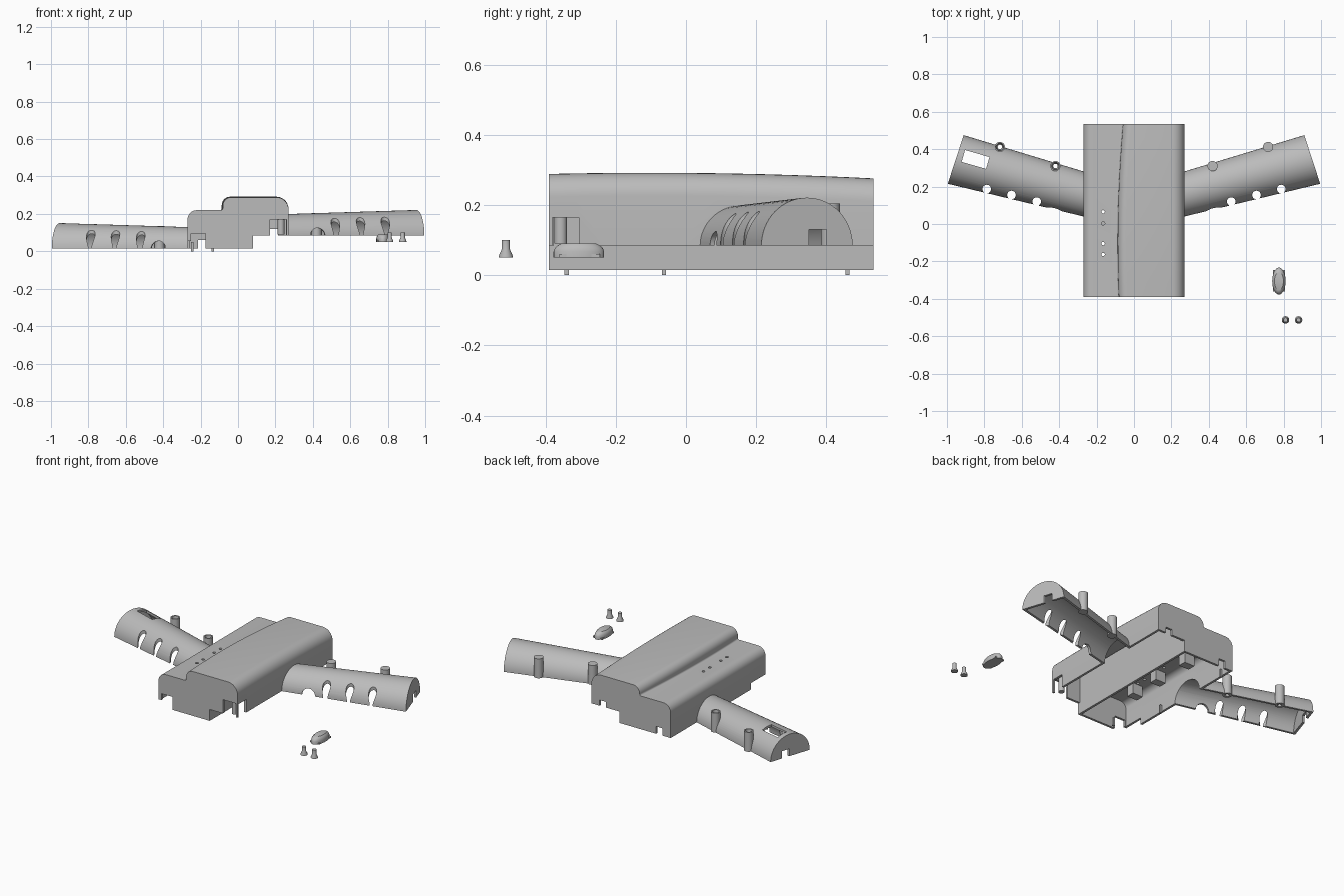
import bpy, bmesh, math
from mathutils import Vector, Matrix

cube = bpy.data.objects.get("Cube")
if cube:
    bpy.data.objects.remove(cube)

grey = bpy.data.materials.new("plain grey plastic")
grey.use_nodes = True
color = (0.5, 0.5, 0.5, 1)
grey.diffuse_color = color
grey.node_tree.nodes["Principled BSDF"].inputs["Base Color"].default_value = color
T = 0.014  # wall thickness


def finish(bm, name):
    bmesh.ops.recalc_face_normals(bm, faces=bm.faces)
    mesh = bpy.data.meshes.new(name)
    bm.to_mesh(mesh)
    bm.free()
    mesh.materials.append(grey)
    obj = bpy.data.objects.new(name, mesh)
    bpy.context.collection.objects.link(obj)
    return obj


def loft(name, rings):
    """Closed solid through a row of rings with equal point counts."""
    bm = bmesh.new()
    rows = [[bm.verts.new(p) for p in ring] for ring in rings]
    n = len(rows[0])
    for a, b in zip(rows, rows[1:]):
        for i in range(n):
            j = (i + 1) % n
            bm.faces.new((a[i], a[j], b[j], b[i]))
    bm.faces.new(rows[0])
    bm.faces.new(rows[-1])
    return finish(bm, name)


def box(name, x0, x1, y0, y1, z0, z1):
    bm = bmesh.new()
    size = Matrix.Diagonal((x1 - x0, y1 - y0, z1 - z0, 1))
    mid = Matrix.Translation(((x0 + x1) / 2, (y0 + y1) / 2, (z0 + z1) / 2))
    bmesh.ops.create_cube(bm, size=1, matrix=mid @ size)
    return finish(bm, name)


def turned(name, x, y, steps, n=24, stretch=1):
    """Upright round part from (radius, height) steps."""
    ang = [2 * math.pi * i / n for i in range(n)]
    return loft(name, [[(x + r * math.cos(a), y + stretch * r * math.sin(a), z)
                        for a in ang] for r, z in steps])


def cut(obj, cutters):
    bpy.context.view_layer.objects.active = obj
    for c in cutters:
        mod = obj.modifiers.new("cut", 'BOOLEAN')
        mod.operation, mod.solver, mod.object = 'DIFFERENCE', 'EXACT', c
        bpy.ops.object.modifier_apply(modifier=mod.name)


def discard(cutters):
    for c in cutters:
        bpy.data.objects.remove(c)


def arc(cx, cz, r, a0, a1, n=8):
    ang = [math.radians(a0 + (a1 - a0) * i / n) for i in range(n + 1)]
    return [(cx + r * math.cos(a), cz + r * math.sin(a)) for a in ang]


def body_ring(y, t=0.0):
    """Stepped cross-section of the body, t moves it inward."""
    u = y + 0.1
    dz = -0.04 * u * u
    xs = -0.087 + 0.07 * u * u
    top = arc(-0.22, 0.17, 0.05 - t, 180, 90)
    top += arc(xs - 0.01, 0.23, 0.01 + t, -90, 0, 4)
    top += arc(xs + 0.045, 0.247 + dz, 0.045 - t, 180, 90)
    top += arc(0.205, 0.227 + dz, 0.065 - t, 90, 0)
    if t:
        base = [(0.27 - t, -0.1), (-0.27 + t, -0.1)]
    else:
        base = [(0.27, 0.085), (0.08, 0.085), (0.08, 0.015), (-0.27, 0.015)]
    return [(x, y, z) for x, z in top + base]


def wing_ring(side, zb, k, t=0.0):
    """Half-round wing section at fraction k from the body to the tip."""
    c = Vector((0.26, 0.158)).lerp(Vector((0.953, 0.345)), k)
    h = Vector((0, -0.12)).lerp(Vector((0.0425, -0.13)), k)
    h *= 1 - t / h.length
    high = 0.114 + 0.022 * k - t
    pts = []
    for i in range(33):
        a = math.pi * i / 32
        p = c + h * math.cos(a)
        pts.append((side * p.x, p.y, zb + high * math.sin(a)))
    if t:
        pts += [(pts[-1][0], pts[-1][1], zb - 0.05), (pts[0][0], pts[0][1], zb - 0.05)]
    return pts


# Body shell
N = 12
ys = [-0.39 + 0.925 * i / N for i in range(N + 1)]
inner = [-0.39 + T + (0.925 - 2 * T) * i / N for i in range(N + 1)]
body = loft("body_shell", [body_ring(y) for y in ys])
body_cuts = [loft("cavity", [body_ring(y, T) for y in inner])]
body_cuts += [
    box("front_left_notch", -0.25, -0.175, -0.5, -0.37, -0.1, 0.095),
    box("side_step", -0.3, -0.25, -0.5, -0.25, -0.1, 0.055),
    box("front_right_notch", 0.17, 0.258, -0.5, -0.37, 0, 0.17),
    box("side_notch", 0.25, 0.3, -0.38, -0.305, 0, 0.165),
    box("back_left_notch", -0.215, -0.17, 0.5, 0.6, -0.1, 0.06),
    box("back_right_notch", 0.17, 0.215, 0.5, 0.6, 0, 0.12),
]
# Indicator holes
for y in (0.065, 0.003, -0.105, -0.163):
    body_cuts.append(turned("hole", -0.165, y, [(0.009, 0.18), (0.009, 0.3)], 16))

# Wings
smooth = [body]
for side, zb, label in ((-1, 0.015, "right"), (1, 0.085, "left")):
    wing = loft(label + "_wing", [wing_ring(side, zb, k) for k in (0, 1)])
    bore = loft("bore", [wing_ring(side, zb, k, T) for k in (-0.07, 0.98)])
    body_cuts.append(bore)
    cuts = [box("end_notch", *sorted((side * 0.88, side * 1.05)), 0.35, 0.4, zb - 0.1, zb + 0.045)]
    # Grip slots along the front edge
    for x, y in ((0.52, 0.12), (0.655, 0.155), (0.787, 0.187)):
        cuts.append(turned("slot", side * x, y, [(0.023, zb - 0.1), (0.023, zb + 0.3)], 32))
    # Cable arch
    arch = turned("arch", 0, 0, [(0.04, -0.05), (0.04, 0.05)], 32)
    arch.data.transform(Matrix.Translation((side * 0.425, 0.082, zb))
                        @ Matrix.Rotation(side * math.radians(15), 4, 'Z')
                        @ Matrix.Rotation(math.pi / 2, 4, 'X'))
    cuts.append(arch)
    # Window near the right tip
    if side < 0:
        window = box("window", -0.068, 0.068, -0.033, 0.033, 0, 0.4)
        window.data.transform(Matrix.Translation((-0.847, 0.345, 0.03))
                              @ Matrix.Rotation(math.radians(-16), 4, 'Z'))
        cuts.append(window)
    # Screw posts along the back edge
    posts, holes = [], []
    for i, (x, y) in enumerate(((0.42, 0.31), (0.717, 0.412))):
        posts.append(turned(f"{label}_post_{i + 1}", side * x, y,
                            [(0.027, zb), (0.027, zb + 0.12)], 32))
        if side < 0:
            holes.append(turned("screw_hole", side * x, y,
                                [(0.012, zb - 0.1), (0.012, zb + 0.08),
                                 (0.02, zb + 0.1), (0.02, zb + 0.2)]))
    cut(wing, [bore] + cuts + holes)
    for p in posts:
        cut(p, holes)
    discard(cuts + holes)
    smooth += [wing] + posts

cut(body, body_cuts)
discard(body_cuts)

# Inner parts of the body
box("divider_wall", 0.08 - T, 0.08, -0.38, 0.525, 0.015, 0.272)
smooth.append(turned("corner_post", 0.23, -0.357, [(0.018, 0.09), (0.018, 0.23)]))
for i, y in enumerate((-0.2, 0.0, 0.25)):
    box(f"inner_clip_{i + 1}", -0.21, -0.14, y - 0.025, y + 0.025, 0.14, 0.21)
for i, (x, y) in enumerate(((-0.135, -0.34), (-0.245, -0.063), (-0.245, 0.46))):
    box(f"locating_pin_{i + 1}", x - 0.006, x + 0.006, y - 0.006, y + 0.006, 0, 0.05)

# Loose button cap: flange with a rounded oval top
box("button_flange", 0.744, 0.806, -0.36, -0.245, 0.05, 0.06)
smooth.append(turned("button_cap", 0.775, -0.305,
                     [(0.036, 0.05), (0.036, 0.068), (0.034, 0.077),
                      (0.03, 0.085), (0.024, 0.091)], 32, 2.0))

# Loose light pipes with a flared foot
for i, x in enumerate((0.81, 0.88)):
    smooth.append(turned(f"light_pipe_{i + 1}", x, -0.513,
                         [(0.02, 0.05), (0.02, 0.055), (0.012, 0.073), (0.012, 0.1)]))

# Smooth shading with sharp edges kept
bpy.ops.object.select_all(action='DESELECT')
for obj in smooth:
    obj.select_set(True)
bpy.context.view_layer.objects.active = body
bpy.ops.object.shade_smooth_by_angle(angle=math.radians(30))
